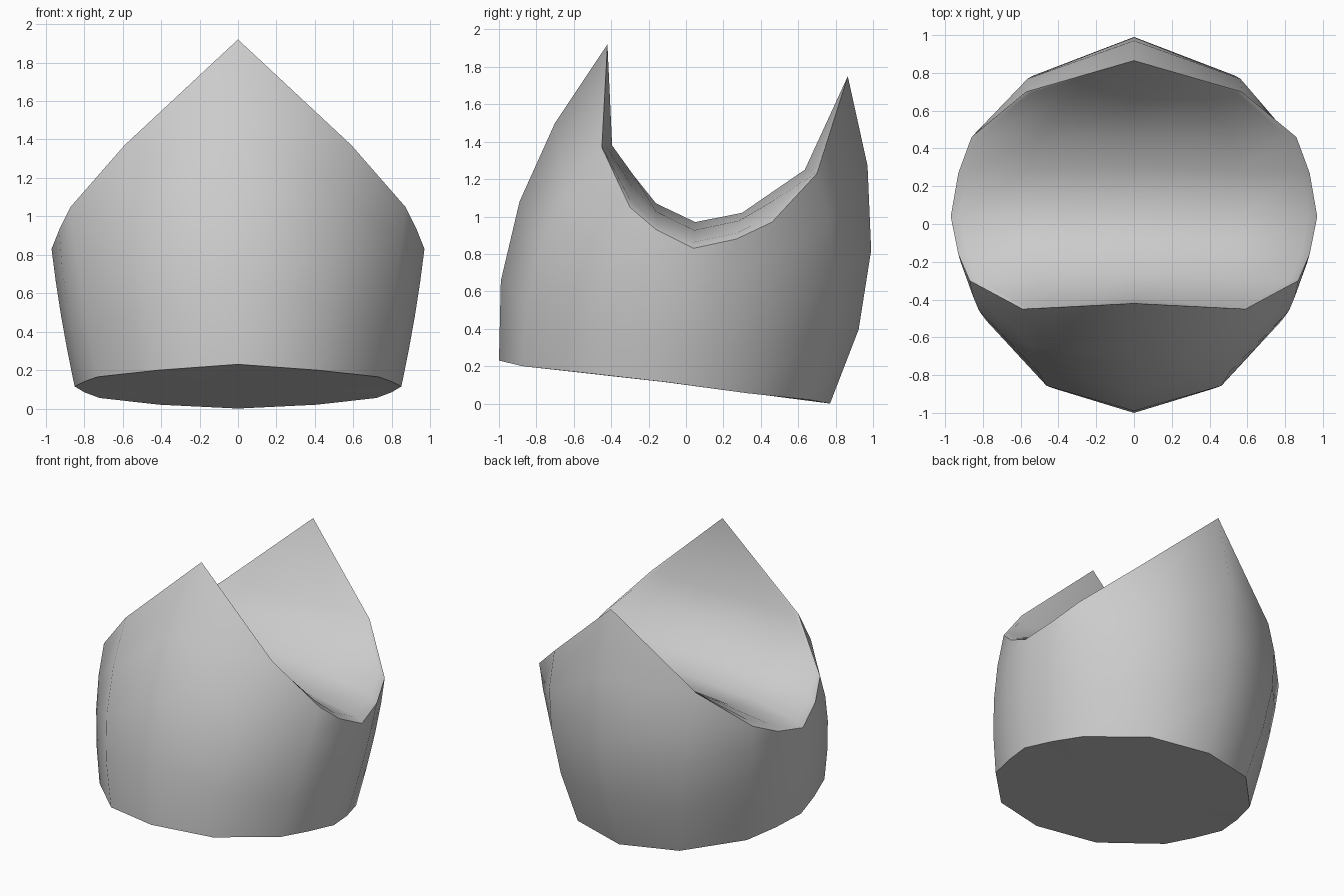
import bpy, bmesh, math
from mathutils import Vector

if "Cube" in bpy.data.objects:
    bpy.data.objects.remove(bpy.data.objects["Cube"])

# Right-half columns, front to back: bottom, middle and rim points
COLS = [
    ((0, -1.0, .23), (0, -.89, 1.08), (0, -.42, 1.92)),
    ((.41, -.875, .2), (.51, -.78, .82), (.59, -.45, 1.37)),
    ((.73, -.55, .165), (.82, -.46, .65), (.87, -.3, 1.05)),
    ((.80, -.33, .14), (.89, -.25, .55), (.93, -.16, .93)),
    ((.85, -.11, .115), (.92, -.03, .48), (.97, .04, .83)),
    ((.80, .11, .085), (.88, .19, .49), (.93, .27, .88)),
    ((.72, .33, .055), (.81, .42, .57), (.86, .46, .97)),
    ((.41, .66, .02), (.535, .785, .7), (.57, .7, 1.23)),
    ((0, .77, 0), (0, .99, .82), (0, .865, 1.75)),
]
# Centre line (y, z) of the saddle for the inner columns
SADDLE = [(-.395, 1.38), (-.28, 1.22), (-.16, 1.07), (.05, .97),
          (.3, 1.02), (.46, 1.13), (.635, 1.25)]
ROWS = 4
ACROSS = (-.95, -.6, 0, .6, .95)


def column(col, side):
    a, b, c = (Vector(p) for p in col)
    pts = []
    for i in range(ROWS + 1):
        t = i / ROWS
        p = a * (1 - t) * (1 - 2 * t) + b * 4 * t * (1 - t) + c * t * (2 * t - 1)
        pts.append(Vector((p.x * side, p.y, p.z)))
    return pts


bm = bmesh.new()
right = [[bm.verts.new(p) for p in column(c, 1)] for c in COLS]
left = [[bm.verts.new(p) for p in column(c, -1)] for c in COLS[1:-1]]
loop = right + left[::-1]

# Outer wall and closed bottom
for i, a in enumerate(loop):
    b = loop[(i + 1) % len(loop)]
    for k in range(ROWS):
        bm.faces.new((a[k], b[k], b[k + 1], a[k + 1]))
hub = bm.verts.new((0, -.115, .115))
for i, a in enumerate(loop):
    bm.faces.new((hub, loop[(i + 1) % len(loop)][0], a[0]))

# Saddle between the two peaks, sloping down to the rim at each side
strips = []
for j, (cy, cz) in enumerate(SADDLE):
    r, l = right[j + 1][-1], left[j][-1]
    strip = [l]
    for f in ACROSS:
        w = .85 * f * f
        strip.append(bm.verts.new((r.co.x * f, cy + (r.co.y - cy) * abs(f),
                                   cz + (r.co.z - cz) * w)))
    strips.append(strip + [r])
for a, b in zip(strips, strips[1:]):
    for k in range(6):
        bm.faces.new((a[k], a[k + 1], b[k + 1], b[k]))
for tip, s in ((right[0][-1], strips[0]), (right[-1][-1], strips[-1])):
    for k in range(6):
        bm.faces.new((tip, s[k], s[k + 1]))

bmesh.ops.recalc_face_normals(bm, faces=bm.faces)
mesh = bpy.data.meshes.new("folded_hat")
bm.to_mesh(mesh)
bm.free()
hat = bpy.data.objects.new("folded_hat", mesh)
bpy.context.collection.objects.link(hat)
bpy.context.view_layer.objects.active = hat
hat.select_set(True)
bpy.ops.object.shade_smooth_by_angle(angle=math.radians(60))
